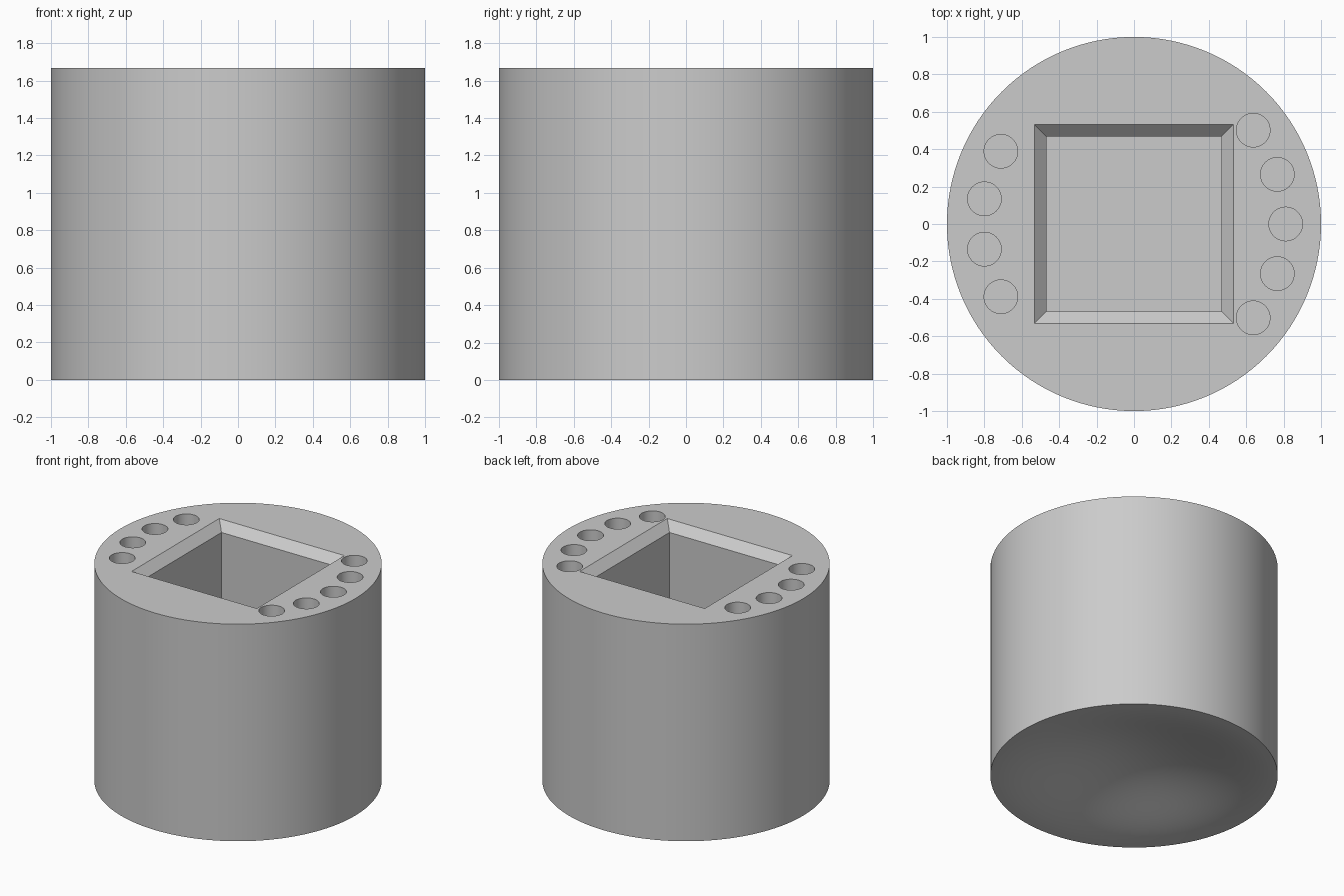
import bpy, bmesh, math
from mathutils import Matrix

if "Cube" in bpy.data.objects:
    bpy.data.objects.remove(bpy.data.objects["Cube"])

HEIGHT = 1.667
SEGMENTS = 128
HOLLOW = 0.18

grey = bpy.data.materials.new("plain grey")
grey.diffuse_color = (0.6, 0.6, 0.6, 1)
grey.use_nodes = True
grey.node_tree.nodes["Principled BSDF"].inputs["Base Color"].default_value = grey.diffuse_color


def make_object(name, bm):
    bmesh.ops.recalc_face_normals(bm, faces=bm.faces)
    mesh = bpy.data.meshes.new(name)
    bm.to_mesh(mesh)
    bm.free()
    mesh.materials.append(grey)
    obj = bpy.data.objects.new(name, mesh)
    bpy.context.collection.objects.link(obj)
    return obj


def loft(bm, rings):
    """Skin a list of closed rings and cap both ends."""
    loops = [[bm.verts.new(p) for p in ring] for ring in rings]
    for a, b in zip(loops, loops[1:]):
        n = len(a)
        for i in range(n):
            j = (i + 1) % n
            bm.faces.new((a[i], a[j], b[j], b[i]))
    bm.faces.new(loops[0][::-1])
    bm.faces.new(loops[-1])


def circle(radius, z, n=SEGMENTS):
    return [(radius * math.cos(math.tau * i / n), radius * math.sin(math.tau * i / n), z)
            for i in range(n)]


def square(half, z):
    return [(-half, -half, z), (half, -half, z), (half, half, z), (-half, half, z)]


# Round body with a shallow domed hollow underneath
bm = bmesh.new()
radii = [0.02] + [k / 20 for k in range(1, 21)]
rings = [circle(r, HOLLOW * (1 - r * r) ** 2) for r in radii]
loft(bm, rings + [circle(1, HEIGHT)])
body = make_object("holder_body", bm)

# Cutter: square pocket with a chamfered mouth
bm = bmesh.new()
loft(bm, [square(0.467, 0.33), square(0.467, HEIGHT - 0.065), square(0.537, HEIGHT + 0.005)])

# Cutter: five round holes on the right, four on the left
step = 19.1
angles = [k * step for k in range(-2, 3)] + [180 + (k - 1.5) * step for k in range(4)]
floor, top = 0.33, HEIGHT + 0.1
for a in map(math.radians, angles):
    bmesh.ops.create_cone(
        bm, cap_ends=True, segments=48, radius1=0.09, radius2=0.09, depth=top - floor,
        matrix=Matrix.Translation((0.811 * math.cos(a), 0.811 * math.sin(a), (top + floor) / 2)))
cutter = make_object("pocket_cutter", bm)
cutter.hide_render = True

# Cut the pockets and bake the result
cut = body.modifiers.new("pockets", 'BOOLEAN')
cut.operation = 'DIFFERENCE'
cut.solver = 'EXACT'
cut.object = cutter
bpy.context.view_layer.update()
result = bpy.data.meshes.new_from_object(body.evaluated_get(bpy.context.evaluated_depsgraph_get()))
body.modifiers.clear()
body.data = result
bpy.data.objects.remove(cutter)

# Smooth round walls, crisp rims
result.shade_smooth()
result.set_sharp_from_angle(angle=math.radians(30))
